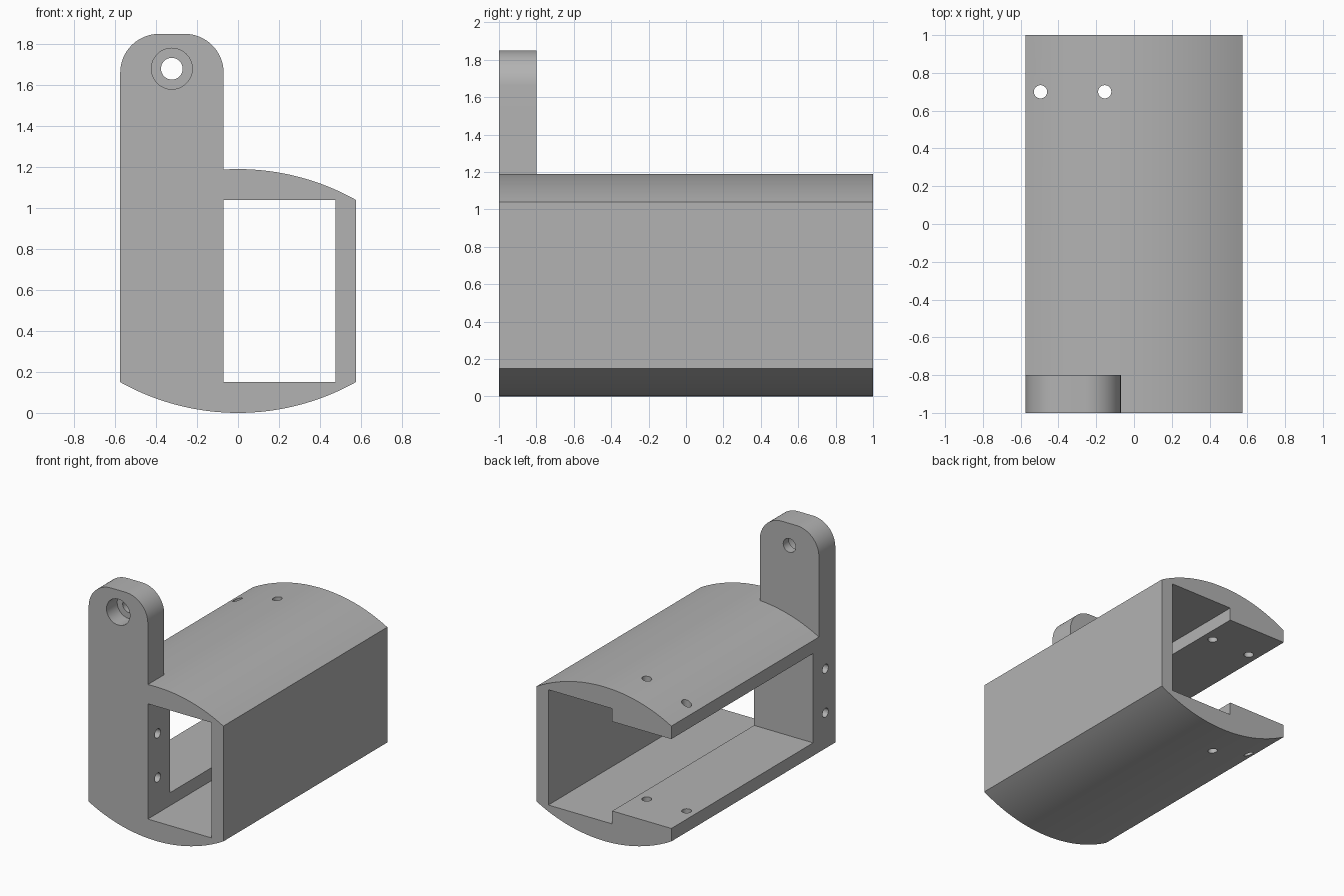
import bpy, bmesh, math
from mathutils import Matrix, Vector

cube = bpy.data.objects.get("Cube")
if cube:
    bpy.data.objects.remove(cube, do_unlink=True)

W = 0.575            # half width of the housing
LOW, HIGH = 0.15, 1.04   # where the curved skins meet the sides
SAG = 0.15           # rise of each curved skin
POST = -0.07         # inner face of the post
R = (W * W + SAG * SAG) / (2 * SAG)

grey = bpy.data.materials.new("plain grey")
grey.use_nodes = True
colour = (0.45, 0.45, 0.45, 1)
grey.diffuse_color = colour
grey.node_tree.nodes["Principled BSDF"].inputs["Base Color"].default_value = colour


def make_object(name, bm):
    bmesh.ops.recalc_face_normals(bm, faces=bm.faces)
    mesh = bpy.data.meshes.new(name)
    bm.to_mesh(mesh)
    bm.free()
    mesh.materials.append(grey)
    obj = bpy.data.objects.new(name, mesh)
    bpy.context.collection.objects.link(obj)
    return obj


def prism(name, outline, y0, y1):
    """Extrude an (x, z) outline along y."""
    bm = bmesh.new()
    face = bm.faces.new([bm.verts.new((x, y0, z)) for x, z in outline])
    grown = bmesh.ops.extrude_face_region(bm, geom=[face])["geom"]
    verts = [g for g in grown if isinstance(g, bmesh.types.BMVert)]
    bmesh.ops.translate(bm, verts=verts, vec=(0, y1 - y0, 0))
    return make_object(name, bm)


def box(name, x0, x1, y0, y1, z0, z1):
    return prism(name, [(x0, z0), (x1, z0), (x1, z1), (x0, z1)], y0, y1)


def drill(name, centre, axis, radius, length):
    bm = bmesh.new()
    turn = Vector((0, 0, 1)).rotation_difference(Vector(axis)).to_matrix().to_4x4()
    bmesh.ops.create_cone(bm, cap_ends=True, segments=32, radius1=radius,
                          radius2=radius, depth=length,
                          matrix=Matrix.Translation(centre) @ turn)
    return make_object(name, bm)


def arc(cx, cz, r, start, end, steps):
    angles = [math.radians(start + (end - start) * i / steps) for i in range(steps + 1)]
    return [(cx + r * math.cos(a), cz + r * math.sin(a)) for a in angles]


def combine(target, tool, operation):
    """Apply a boolean and remove the tool."""
    tool.hide_render = True
    mod = target.modifiers.new(operation, 'BOOLEAN')
    mod.operation = operation
    mod.solver = 'EXACT'
    mod.object = tool
    graph = bpy.context.evaluated_depsgraph_get()
    result = bpy.data.meshes.new_from_object(target.evaluated_get(graph))
    target.modifiers.clear()
    target.data = result
    bpy.data.objects.remove(tool, do_unlink=True)


# Housing with a curved top and bottom
half = math.degrees(math.asin(W / R))
bottom = arc(0, R, R, 270 - half, 270 + half, 32)
top = arc(0, HIGH + SAG - R, R, 90 - half, 90 + half, 32)
housing = prism("housing", bottom + top, -1, 1)

# Rounded lug standing on the front post
r = 0.19
lug_top = 1.85
lug = prism("lug", [(-W, 1.0), (POST, 1.0)]
            + arc(POST - r, lug_top - r, r, 0, 90, 16)
            + arc(-W + r, lug_top - r, r, 90, 180, 16), -1, -0.8)
combine(housing, lug, 'UNION')

# Long cavity, and the open side behind the post
combine(housing, box("cavity", POST, 0.475, -1.2, 1.2, LOW, HIGH), 'DIFFERENCE')
combine(housing, box("side_opening", -0.8, 0.1, -0.73, 1.2, 0.25, 0.94), 'DIFFERENCE')

# Screw holes through the top and bottom flanges
for x in (-0.495, -0.155):
    combine(housing, drill("flange_hole", (x, 0.7, 0.6), (0, 0, 1), 0.035, 2), 'DIFFERENCE')

# Screw holes across the post
for z in (0.425, 0.765):
    combine(housing, drill("post_hole", (-0.32, -0.88, z), (1, 0, 0), 0.035, 0.7), 'DIFFERENCE')

# Counterbored hole in the lug
eye_x, eye_z = -0.323, 1.68
combine(housing, drill("lug_hole", (eye_x, -0.9, eye_z), (0, 1, 0), 0.053, 0.5), 'DIFFERENCE')
combine(housing, drill("counterbore", (eye_x, -1, eye_z), (0, 1, 0), 0.1, 0.26), 'DIFFERENCE')

# Smooth curves, sharp edges
bpy.ops.object.select_all(action='DESELECT')
housing.select_set(True)
bpy.context.view_layer.objects.active = housing
bpy.ops.object.shade_smooth_by_angle(angle=math.radians(25))
